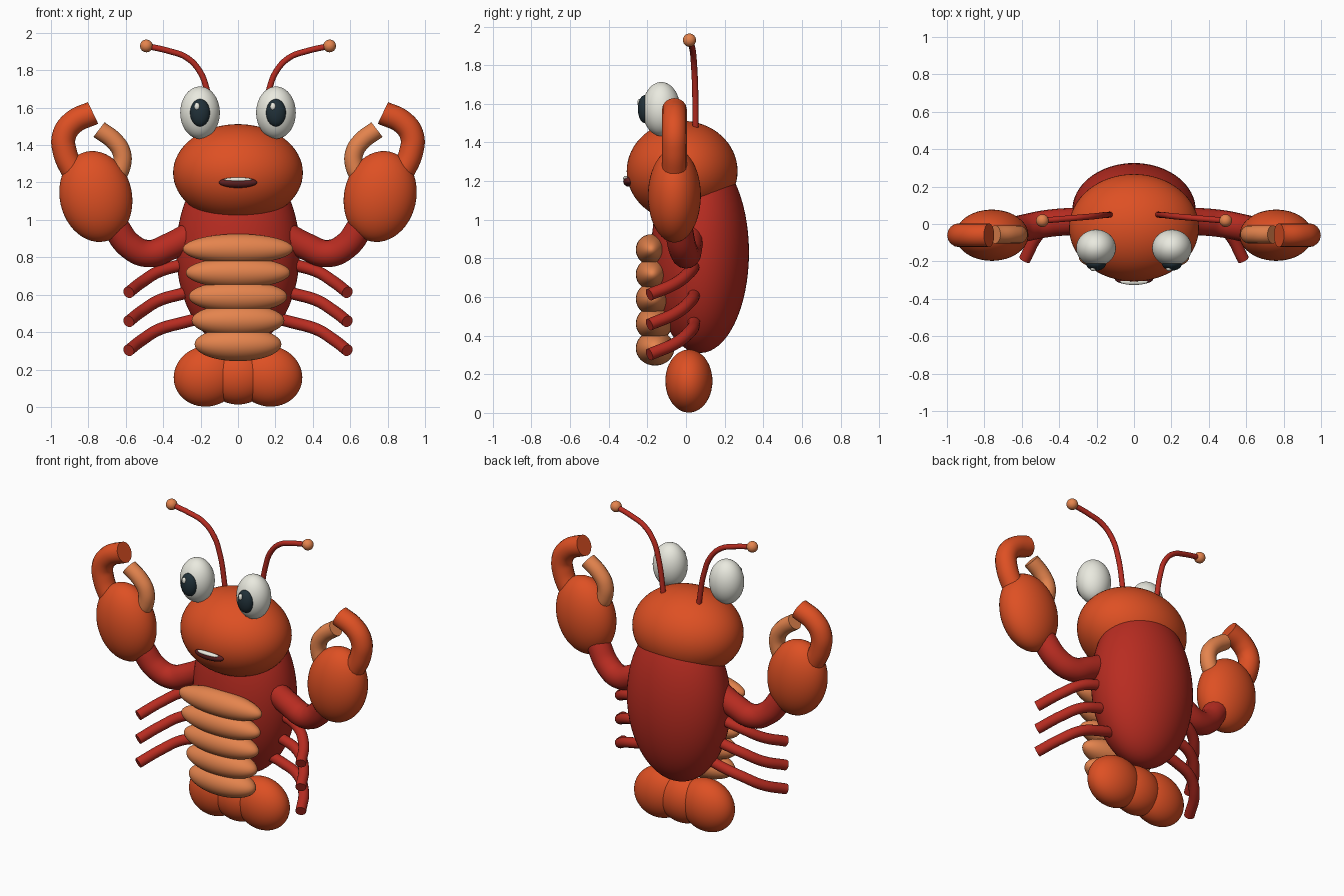
import bpy
from math import radians
from mathutils import Vector

if "Cube" in bpy.data.objects:
    bpy.data.objects.remove(bpy.data.objects["Cube"])


def material(name, r, g, b):
    m = bpy.data.materials.new(name)
    m.diffuse_color = (r, g, b, 1)
    m.use_nodes = True
    m.node_tree.nodes["Principled BSDF"].inputs["Base Color"].default_value = m.diffuse_color
    return m


RED = material("red", 0.48, 0.025, 0.015)
ORANGE = material("orange", 0.73, 0.08, 0.017)
LIGHT = material("light_orange", 0.78, 0.23, 0.075)
WHITE = material("white", 0.82, 0.82, 0.74)
DARK = material("dark", 0.015, 0.03, 0.04)
MOUTH = material("mouth_brown", 0.12, 0.015, 0.015)


def ellipsoid(name, loc, size, mat, tilt=0, seg=48):
    bpy.ops.mesh.primitive_uv_sphere_add(segments=seg, ring_count=seg // 2, radius=1,
                                         location=loc, rotation=(0, radians(tilt), 0))
    ob = bpy.context.object
    ob.name = name
    ob.scale = size
    ob.data.materials.append(mat)
    bpy.ops.object.shade_smooth()
    return ob


def tube(name, points, radius, mat):
    """Round tube with flat ends through smooth points."""
    cu = bpy.data.curves.new(name, 'CURVE')
    cu.dimensions = '3D'
    cu.bevel_depth = radius
    cu.bevel_resolution = 6
    cu.resolution_u = 10
    cu.use_fill_caps = True
    sp = cu.splines.new('BEZIER')
    sp.bezier_points.add(len(points) - 1)
    for bp, p in zip(sp.bezier_points, points):
        bp.co = Vector(p)
        bp.handle_left_type = bp.handle_right_type = 'AUTO'
    ob = bpy.data.objects.new(name, cu)
    bpy.context.collection.objects.link(ob)
    bpy.ops.object.select_all(action='DESELECT')
    ob.select_set(True)
    bpy.context.view_layer.objects.active = ob
    bpy.ops.object.convert(target='MESH')
    ob = bpy.context.object
    ob.name = name
    ob.data.materials.clear()
    ob.data.materials.append(mat)
    bpy.ops.object.shade_smooth_by_angle(angle=radians(40))
    return ob


# Shell and head
ellipsoid("body_shell", (0, 0.073, 0.83), (0.33, 0.253, 0.52), RED, seg=64)
ellipsoid("head", (0, -0.02, 1.252), (0.347, 0.287, 0.26), ORANGE, seg=64)

# Mouth
ellipsoid("mouth", (0, -0.295, 1.2), (0.102, 0.03, 0.029), MOUTH)
ellipsoid("teeth", (0, -0.308, 1.215), (0.075, 0.018, 0.012), WHITE)

# Belly segments, narrowing downwards
for i in range(5):
    t = i / 4
    ellipsoid(f"belly_segment_{i + 1}", (0, -0.18 + 0.02 * t, 0.845 - 0.51 * t),
              (0.295 - 0.063 * t, 0.08 + 0.02 * t, 0.08 + 0.01 * t), LIGHT)

# Tail fan
ellipsoid("tail_fan_centre", (0, 0.015, 0.165), (0.17, 0.122, 0.152), ORANGE)

for side, s in (("left", -1), ("right", 1)):
    def m(points):
        return [(s * x, y, z) for x, y, z in points]

    ellipsoid(f"tail_fan_{side}", (s * 0.165, 0.015, 0.165), (0.18, 0.122, 0.162), ORANGE, s * 15)

    # Eyes
    ellipsoid(f"eye_{side}", (s * 0.203, -0.128, 1.573), (0.106, 0.098, 0.14), WHITE)
    ellipsoid(f"pupil_{side}", (s * 0.203, -0.212, 1.573), (0.053, 0.037, 0.073), DARK)
    ellipsoid(f"eye_glint_{side}", (s * 0.203 - 0.016, -0.24, 1.606), (0.015, 0.012, 0.02), WHITE, seg=24)

    # Antennae
    tube(f"antenna_{side}", m([(0.125, 0.05, 1.46), (0.165, 0.047, 1.69), (0.205, 0.042, 1.795),
                               (0.275, 0.036, 1.868), (0.37, 0.028, 1.903), (0.49, 0.018, 1.93)]), 0.016, RED)
    ellipsoid(f"antenna_tip_{side}", (s * 0.49, 0.018, 1.93), (0.034,) * 3, LIGHT, seg=32)

    # Arms and claws
    tube(f"arm_{side}", m([(0.24, 0.015, 0.925), (0.36, 0.012, 0.86), (0.48, 0.0, 0.82),
                           (0.578, -0.02, 0.862), (0.66, -0.04, 0.97)]), 0.073, RED)
    ellipsoid(f"claw_palm_{side}", (s * 0.76, -0.06, 1.125), (0.193, 0.137, 0.245), ORANGE, s * 12)
    tube(f"claw_finger_{side}", m([(0.87, -0.06, 1.24), (0.925, -0.06, 1.36), (0.93, -0.06, 1.45),
                                   (0.88, -0.06, 1.522), (0.775, -0.06, 1.572)]), 0.064, ORANGE)
    tube(f"claw_thumb_{side}", m([(0.66, -0.056, 1.21), (0.622, -0.056, 1.29), (0.622, -0.056, 1.36),
                                  (0.66, -0.056, 1.42), (0.743, -0.056, 1.483)]), 0.049, LIGHT)

    # Walking legs
    for i in range(3):
        d = -0.155 * i
        tube(f"leg_{side}_{i + 1}", m([(0.18, 0.04, 0.79 + d), (0.29, 0.04, 0.762 + d), (0.42, 0.015, 0.725 + d),
                                       (0.51, -0.055, 0.67 + d), (0.585, -0.19, 0.612 + d)]), 0.032, RED)
